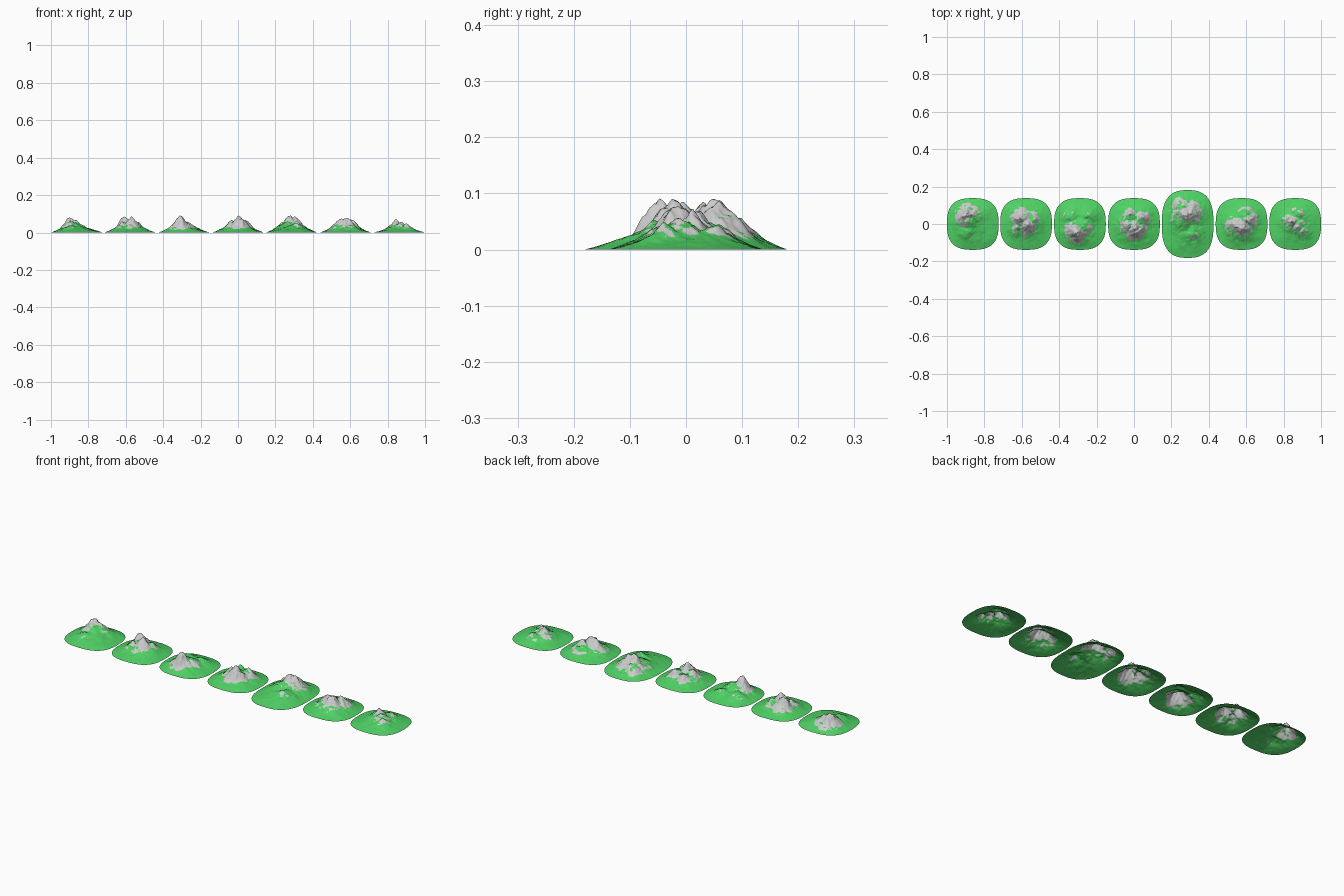
import bpy, bmesh
from mathutils import Vector, noise

RES = 84          # grid cells per side of each hill
POWER = 2.7       # roundness of the square-ish footprint


def material(name, colour):
    m = bpy.data.materials.new(name)
    m.diffuse_color = colour
    return m


grass = material("grass", (0.08, 0.64, 0.13, 1))
rock = material("rock", (0.55, 0.55, 0.55, 1))


def to_footprint(x, y):
    # squash the unit square into a superellipse; also return rim distance
    r = max(abs(x), abs(y))
    if r < 1e-6:
        return 0.0, 0.0, 0.0
    k = r / (abs(x) ** POWER + abs(y) ** POWER) ** (1 / POWER)
    return x * k, y * k, r


def height(x, y, r, peaks, seed):
    # gentle grassy cone + rugged peaks, all falling to zero at the rim
    s = Vector((seed * 7.3, seed * 3.1, seed * 1.7))
    p = Vector((x, y, 0))
    warp = noise.noise_vector(p * 22 + s) * 0.012 + noise.noise_vector(p * 60 + s) * 0.004
    wx, wy = x + warp.x, y + warp.y
    crag = 0.0
    for px, py, h, spread in peaks:
        d = ((wx - px) ** 2 + (wy - py) ** 2) ** 0.5
        crag = max(crag, h * 2.718 ** (-(d / spread) ** 1.5))
    rough = noise.fractal(p * 38 + s, 0.9, 2.1, 5)
    rolling = noise.noise(p * 16 + s)
    fade = 1 - r ** 3
    cone = 0.029 * (1 - r ** 1.4)
    return cone + fade * (crag * (1 + 0.22 * rough) + 0.0045 * rolling + 0.0018 * rough)


def mountain(name, cx, half_y, top, peaks, seed):
    bm = bmesh.new()
    bmesh.ops.create_grid(bm, x_segments=RES, y_segments=RES, size=1)
    for v in bm.verts:
        ux, uy, r = to_footprint(v.co.x, v.co.y)
        x, y = ux * 0.138, uy * half_y
        v.co = (x, y, max(0.0, height(x, y, r, peaks, seed)))
    # match the measured summit height
    zmax = max(v.co.z for v in bm.verts)
    for v in bm.verts:
        v.co.z *= top / zmax
    bm.normal_update()
    # steep faces and summits are bare rock, the rest is grass
    for f in bm.faces:
        z = f.calc_center_median().z
        n = sum((v.normal for v in f.verts), Vector()).normalized()
        f.material_index = 1 if n.z < 0.81 or z > 0.68 * top else 0
        f.smooth = True
    me = bpy.data.meshes.new(name)
    bm.to_mesh(me)
    bm.free()
    me.materials.append(grass)
    me.materials.append(rock)
    ob = bpy.data.objects.new(name, me)
    ob.location.x = cx
    bpy.context.collection.objects.link(ob)


# name, centre x, half depth, summit height, peaks (x, y, height, spread)
mountains = [
    ("single_peak", -0.862, 0.138, 0.080,
     [(-0.038, 0.045, 0.060, 0.040), (-0.005, 0.055, 0.035, 0.035), (-0.04, -0.04, 0.016, 0.03)]),
    ("twin_peak", -0.577, 0.138, 0.085,
     [(-0.030, 0.030, 0.060, 0.040), (0.005, -0.010, 0.046, 0.040),
      (0.040, 0.020, 0.030, 0.035), (-0.05, -0.02, 0.034, 0.03)]),
    ("front_peak", -0.289, 0.138, 0.091,
     [(-0.022, -0.045, 0.068, 0.046), (-0.045, 0.040, 0.024, 0.040),
      (0.045, 0.045, 0.020, 0.035), (0.02, -0.02, 0.036, 0.035)]),
    ("crater_peak", 0.0, 0.138, 0.090,
     [(0.010, -0.025, 0.064, 0.045), (-0.040, -0.010, 0.045, 0.040),
      (-0.020, 0.045, 0.042, 0.036), (0.045, 0.030, 0.044, 0.038)]),
    ("long_mountain", 0.287, 0.181, 0.090,
     [(-0.015, 0.055, 0.058, 0.050), (0.018, 0.062, 0.056, 0.045),
      (-0.035, 0.100, 0.042, 0.040), (0.025, -0.055, 0.022, 0.040)]),
    ("plateau_peak", 0.575, 0.138, 0.077,
     [(-0.030, -0.010, 0.046, 0.042), (0.005, -0.020, 0.046, 0.042),
      (0.042, 0.020, 0.046, 0.038), (0.025, 0.055, 0.030, 0.034)]),
    ("ridge_peak", 0.862, 0.138, 0.072,
     [(-0.020, 0.010, 0.048, 0.033), (0.015, -0.010, 0.040, 0.036),
      (0.020, 0.055, 0.032, 0.032), (0.045, -0.040, 0.032, 0.034)]),
]
for i, m in enumerate(mountains):
    mountain(*m, seed=i + 1)
